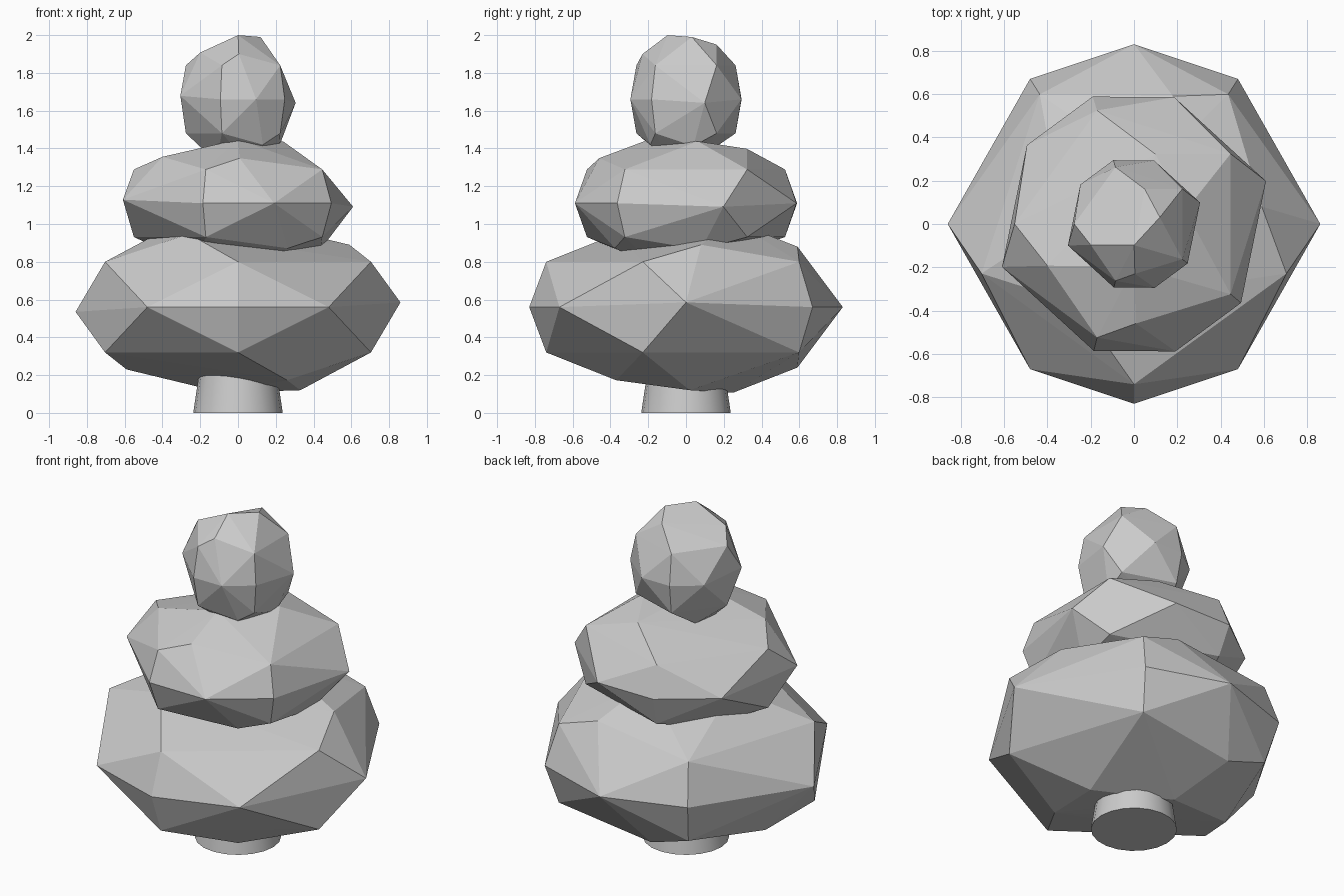
import bpy, bmesh, math
from mathutils import Matrix, Vector

cube = bpy.data.objects.get("Cube")
if cube:
    bpy.data.objects.remove(cube, do_unlink=True)

grey = bpy.data.materials.new("plain_grey")
grey.use_nodes = True
colour = (0.6, 0.6, 0.6, 1)
grey.diffuse_color = colour
grey.node_tree.nodes["Principled BSDF"].inputs["Base Color"].default_value = colour


def add_object(name, bm):
    bmesh.ops.recalc_face_normals(bm, faces=bm.faces)
    mesh = bpy.data.meshes.new(name)
    bm.to_mesh(mesh)
    bm.free()
    mesh.materials.append(grey)
    obj = bpy.data.objects.new(name, mesh)
    bpy.context.collection.objects.link(obj)
    return obj


def lump_points():
    """Faceted blob: the lower half is the upper half turned about the y axis."""
    upper = [Vector(p) for p in ((0.08, 0.25, 0.453), (-0.33, 0.02, 0.44),
                                 (-0.26, -0.37, 0.387), (0.59, 0.08, 0.33),
                                 (0.18, 0.59, 0.32), (0.86, 0, 0.025))]
    for i in range(5):
        a = math.radians(72 * i - 90)
        upper.append(Vector((0.74 * math.cos(a), 0.74 * math.sin(a), 0.24)))
    belt = [Vector((x, y, 0)) for x, y in ((0, 0.83), (0, -0.83), (0.48, 0.67),
                                           (0.48, -0.67), (-0.48, 0.67), (-0.48, -0.67))]
    return upper + belt + [Vector((-p.x, p.y, -p.z)) for p in upper]


def lump(name, height, turn, width, tall):
    bm = bmesh.new()
    for p in lump_points():
        bm.verts.new(p)
    hull = bmesh.ops.convex_hull(bm, input=bm.verts)
    spare = {v for v in hull["geom_interior"] + hull["geom_unused"]
             if isinstance(v, bmesh.types.BMVert)}
    bmesh.ops.delete(bm, geom=list(spare), context='VERTS')
    bm.transform(Matrix.Translation((0, 0, height))
                 @ Matrix.Rotation(math.radians(turn), 4, 'Z')
                 @ Matrix.Diagonal((width, width, tall, 1)))
    return add_object(name, bm)


# Three stacked foliage lumps
lump("lower_foliage", 0.56, 0, 1, 1)
lump("middle_foliage", 1.11, 198, 0.745, 0.745)
lump("top_foliage", 1.66, 198, 0.373, 0.75)

# Tapered trunk
bm = bmesh.new()
bmesh.ops.create_cone(bm, cap_ends=True, segments=20, radius1=0.237, radius2=0.17,
                      depth=0.45, matrix=Matrix.Translation((0, 0, 0.225)))
trunk = add_object("trunk", bm)
bpy.ops.object.select_all(action='DESELECT')
trunk.select_set(True)
bpy.context.view_layer.objects.active = trunk
bpy.ops.object.shade_smooth_by_angle(angle=math.radians(40))
